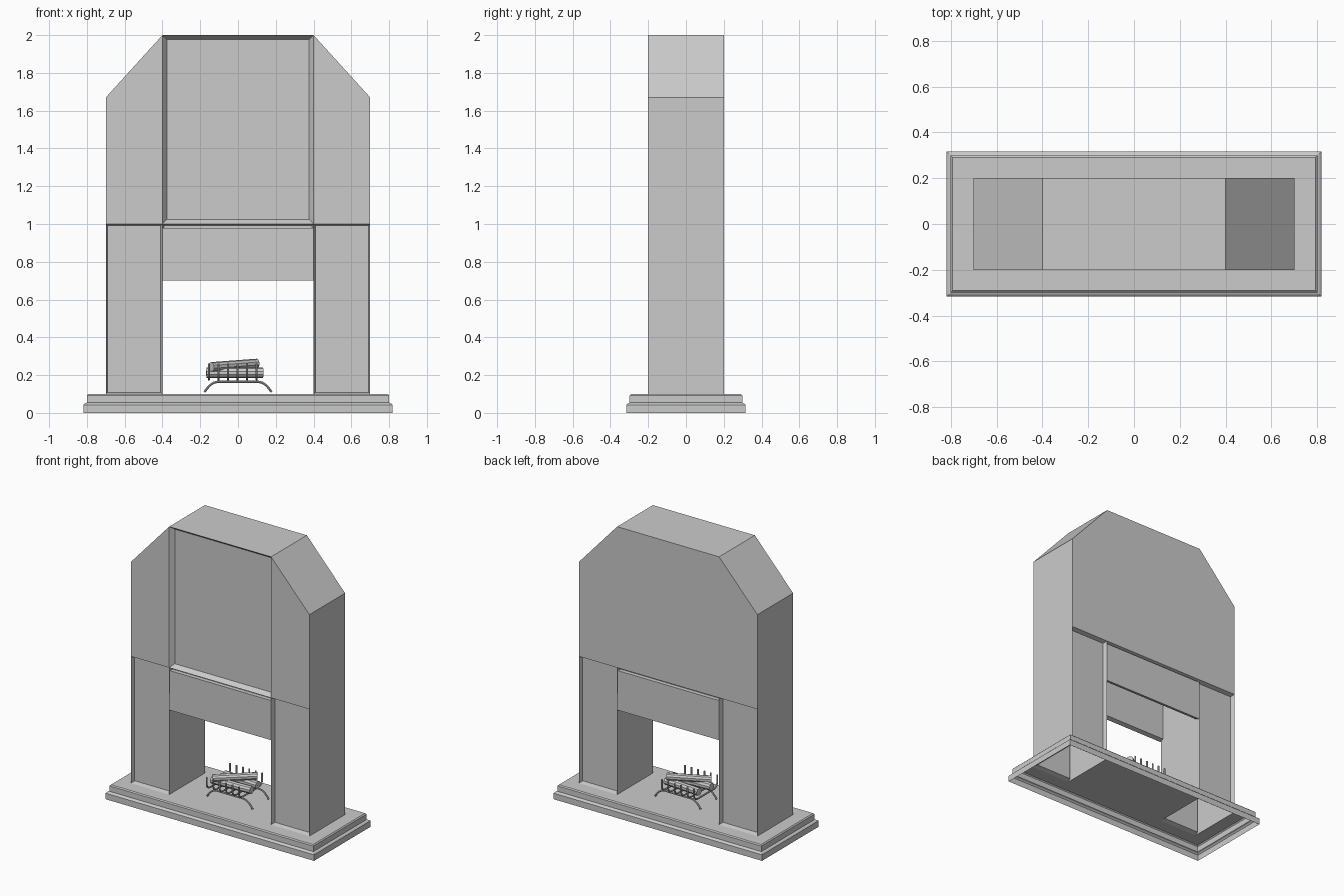
import bpy, bmesh
from mathutils import Vector

if "Cube" in bpy.data.objects:
    bpy.data.objects.remove(bpy.data.objects["Cube"])


def finish(bm, name):
    bmesh.ops.remove_doubles(bm, verts=bm.verts, dist=0.0002)
    me = bpy.data.meshes.new(name)
    bm.to_mesh(me)
    bm.free()
    ob = bpy.data.objects.new(name, me)
    bpy.context.collection.objects.link(ob)
    return ob


def face(bm, pts):
    return bm.faces.new([bm.verts.new(p) for p in pts])


def recess(bm, f, border, slope, depth):
    bmesh.ops.inset_individual(bm, faces=[f], thickness=border, use_even_offset=True)
    bmesh.ops.inset_individual(bm, faces=[f], thickness=slope, depth=-depth, use_even_offset=True)


# Chimney breast: hollow shell with recessed panels, open under the legs
def rect(x0, x1, z0, z1):
    return [(x0, z0), (x1, z0), (x1, z1), (x0, z1)]


D = 0.2
bm = bmesh.new()
panels = [rect(-0.7, -0.4, 0.1, 1), rect(0.4, 0.7, 0.1, 1), rect(-0.4, 0.4, 0.7, 1)]
upper = rect(-0.4, 0.4, 1, 2)
wings = [[(0.4, 1), (0.7, 1), (0.7, 1.67), (0.4, 2)],
         [(-0.7, 1), (-0.4, 1), (-0.4, 2), (-0.7, 1.67)]]
for y in (-D, D):
    def side(poly):
        pts = [(x, y, z) for x, z in poly]
        return face(bm, pts if y < 0 else pts[::-1])
    for p in panels:
        recess(bm, side(p), 0.014, 0.009, 0.03)
    for w in wings:
        side(w)
    top_panel = side(upper)
    if y < 0:
        recess(bm, top_panel, 0.014, 0.023, 0.03)

runs = [[(0.7, 0.1), (0.7, 1), (0.7, 1.67), (0.4, 2), (-0.4, 2), (-0.7, 1.67), (-0.7, 1), (-0.7, 0.1)],
        [(-0.4, 0.1), (-0.4, 0.7)], [(0.4, 0.7), (0.4, 0.1)]]
for run in runs:
    for (px, pz), (qx, qz) in zip(run, run[1:]):
        face(bm, [(px, -D, pz), (px, D, pz), (qx, D, qz), (qx, -D, qz)])

# Lintel underside with the flue opening
under = face(bm, [(-0.4, -D, 0.7), (-0.4, D, 0.7), (0.4, D, 0.7), (0.4, -D, 0.7)])
recess(bm, under, 0.1, 0.001, 0.28)
finish(bm, "chimney_breast")

# Stepped hearth: chamfered two-tier rim, open underneath
bm = bmesh.new()
rim = [(0.0175, 0), (0.0175, 0.043), (0.010, 0.05), (0, 0.054), (0, 0.093), (-0.007, 0.1)]
loops = []
for o, z in rim:
    x, y = 0.8 + o, 0.298 + o
    loops.append([(-x, -y, z), (x, -y, z), (x, y, z), (-x, y, z)])
for a, b in zip(loops, loops[1:]):
    for i in range(4):
        j = (i + 1) % 4
        face(bm, [a[i], a[j], b[j], b[i]])
xs = [-0.793, -0.7, -0.4, 0.4, 0.7, 0.793]
ys = [-0.291, -0.2, 0.2, 0.291]
for i in range(5):
    for j in range(3):
        if j == 1 and i in (1, 3):
            continue
        face(bm, [(xs[i], ys[j], 0.1), (xs[i + 1], ys[j], 0.1),
                  (xs[i + 1], ys[j + 1], 0.1), (xs[i], ys[j + 1], 0.1)])
finish(bm, "hearth")


# Fire grate: bent round bars
def bars(name, paths, radius):
    cu = bpy.data.curves.new(name, 'CURVE')
    cu.dimensions = '3D'
    cu.bevel_depth = radius
    cu.bevel_resolution = 2
    cu.use_fill_caps = True
    for path in paths:
        sp = cu.splines.new('POLY')
        sp.points.add(len(path) - 1)
        for pt, co in zip(sp.points, path):
            pt.co = (*co, 1)
    ob = bpy.data.objects.new(name, cu)
    bpy.context.collection.objects.link(ob)
    bpy.ops.object.select_all(action='DESELECT')
    ob.select_set(True)
    bpy.context.view_layer.objects.active = ob
    bpy.ops.object.convert(target='MESH')
    bpy.ops.object.shade_smooth_by_angle()


def mirrored(half):
    return half + [(-a, b) for a, b in reversed(half)]


foot = mirrored([(-0.178, 0.11), (-0.165, 0.128), (-0.148, 0.147), (-0.13, 0.159), (-0.108, 0.165)])
bars("grate_legs", [[(x, y, z) for x, z in foot] for y in (-0.09, 0.09)], 0.006)
rung = mirrored([(-0.13, 0.262), (-0.13, 0.208), (-0.124, 0.192), (-0.112, 0.182), (-0.092, 0.177)])
bars("grate_rungs", [[(-0.154 + 0.0505 * i, y, z) for y, z in rung] for i in range(6)], 0.006)


# Logs
def log(name, a, b, r):
    a, b = Vector(a), Vector(b)
    bpy.ops.mesh.primitive_cylinder_add(vertices=10, radius=r, depth=(b - a).length, location=(a + b) / 2)
    ob = bpy.context.object
    ob.name = name
    ob.rotation_euler = (b - a).to_track_quat('Z', 'Y').to_euler()


log("log_front", (-0.167, -0.05, 0.212), (0.133, -0.035, 0.212), 0.027)
log("log_back", (-0.145, 0.06, 0.212), (0.125, 0.045, 0.214), 0.027)
log("log_top", (-0.14, -0.085, 0.244), (0.1, 0.075, 0.262), 0.025)
